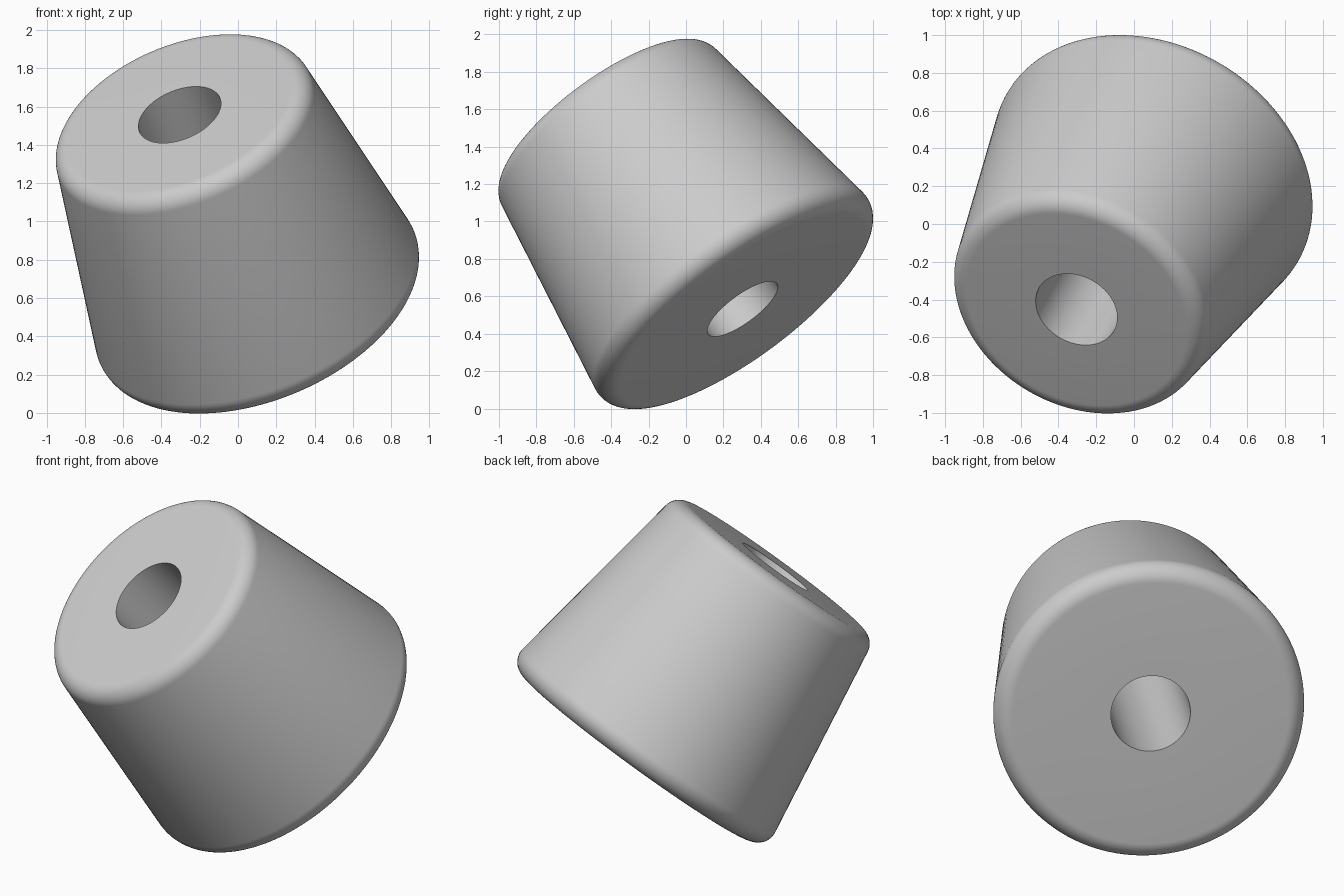
import bpy, bmesh
from math import sin, cos, atan2, radians, pi
from mathutils import Vector, Matrix

cube = bpy.data.objects.get("Cube")
if cube:
    bpy.data.objects.remove(cube, do_unlink=True)

# Proportions of the tapered bushing along its own axis
LENGTH, HOLE, FILLET = 1.345, 0.228, 0.1
BASE, TIP = 0.79, 0.612          # fillet centre radii
AXIS = Vector((-0.323, -0.561, 0.762)).normalized()
CENTRE = Vector((-0.0875, -0.075, 1.0445))
SIDES, ARC = 128, 12

mat = bpy.data.materials.new("light grey")
mat.use_nodes = True
grey = (0.6, 0.6, 0.6, 1)
mat.diffuse_color = grey
mat.node_tree.nodes["Principled BSDF"].inputs["Base Color"].default_value = grey


def arc(r, h, start, end):
    """Rounded corner of the profile as (radius, height) points."""
    steps = [start + (end - start) * i / ARC for i in range(ARC + 1)]
    return [(r + FILLET * cos(a), h + FILLET * sin(a)) for a in steps]


# Closed cross-section: bore, flat base, fillet, taper, fillet, flat tip
half = LENGTH / 2
slope = atan2(BASE - TIP, LENGTH - 2 * FILLET)
profile = [(HOLE, -half)]
profile += arc(BASE, -half + FILLET, -pi / 2, slope)
profile += arc(TIP, half - FILLET, slope, pi / 2)
profile += [(HOLE, half)]

# Revolve the cross-section around the axis
bm = bmesh.new()
verts = [bm.verts.new((r, 0, h)) for r, h in profile]
edges = [bm.edges.new((a, b)) for a, b in zip(verts, verts[1:] + verts[:1])]
bmesh.ops.spin(bm, geom=verts + edges, cent=(0, 0, 0), axis=(0, 0, 1),
               angle=2 * pi, steps=SIDES, use_merge=True)
bmesh.ops.remove_doubles(bm, verts=bm.verts, dist=0.0001)
bmesh.ops.recalc_face_normals(bm, faces=bm.faces)
mesh = bpy.data.meshes.new("tapered_bushing")
bm.to_mesh(mesh)
bm.free()
mesh.materials.append(mat)

# Tilt into place
bushing = bpy.data.objects.new("tapered_bushing", mesh)
bpy.context.collection.objects.link(bushing)
tilt = Vector((0, 0, 1)).rotation_difference(AXIS).to_matrix().to_4x4()
bushing.matrix_world = Matrix.Translation(CENTRE) @ tilt

bpy.context.view_layer.objects.active = bushing
bushing.select_set(True)
bpy.ops.object.shade_smooth_by_angle(angle=radians(30))
